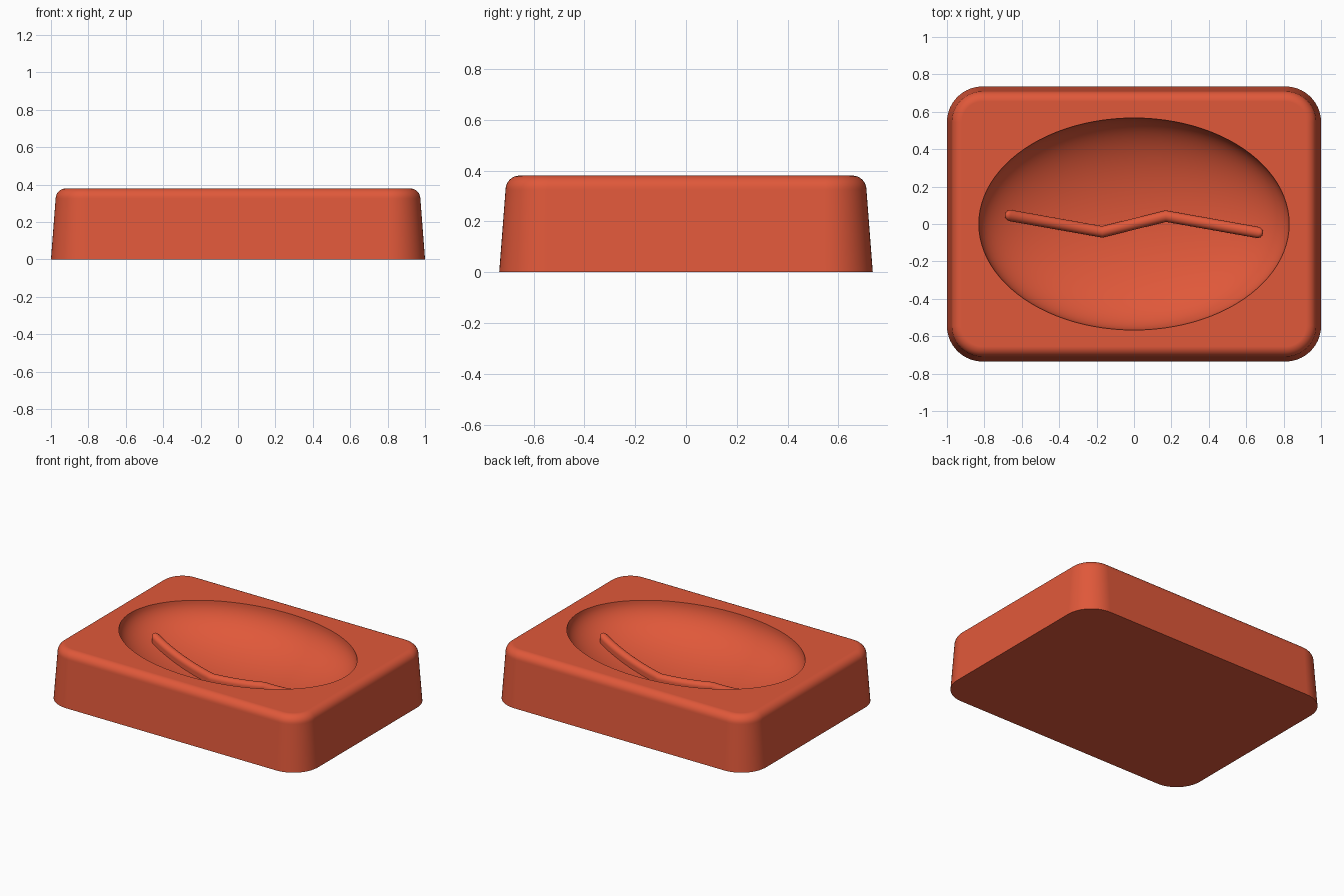
import bpy, bmesh
from math import sin, cos, pi, sqrt, radians
from mathutils import Vector

if "Cube" in bpy.data.objects:
    bpy.data.objects.remove(bpy.data.objects["Cube"])

HX, HY, TOP = 1.0, 0.735, 0.38          # block half sizes and height
CORNER, DRAFT, ROUND = 0.19, 0.025, 0.055
BX, BY, DEPTH = 0.83, 0.567, 0.30       # bowl half axes and depth

red = bpy.data.materials.new("terracotta_red")
red.use_nodes = True
red.diffuse_color = (0.745, 0.098, 0.042, 1)
red.node_tree.nodes["Principled BSDF"].inputs["Base Color"].default_value = red.diffuse_color


def loft(name, rings):
    """Skin closed rings of points and cap both ends."""
    bm = bmesh.new()
    loops = [[bm.verts.new(p) for p in ring] for ring in rings]
    for a, b in zip(loops, loops[1:]):
        for i in range(len(a)):
            j = (i + 1) % len(a)
            bm.faces.new((a[i], a[j], b[j], b[i]))
    bm.faces.new(loops[0])
    bm.faces.new(loops[-1])
    bmesh.ops.recalc_face_normals(bm, faces=bm.faces)
    mesh = bpy.data.meshes.new(name)
    bm.to_mesh(mesh)
    bm.free()
    mesh.materials.append(red)
    obj = bpy.data.objects.new(name, mesh)
    bpy.context.collection.objects.link(obj)
    return obj


def activate(obj):
    bpy.ops.object.select_all(action='DESELECT')
    obj.select_set(True)
    bpy.context.view_layer.objects.active = obj


def rounded_rect(inset, z, steps=14):
    r = CORNER - inset
    ring = []
    for q, (sx, sy) in enumerate(((1, 1), (-1, 1), (-1, -1), (1, -1))):
        for k in range(steps + 1):
            a = (q + k / steps) * pi / 2
            ring.append((sx * (HX - CORNER) + r * cos(a), sy * (HY - CORNER) + r * sin(a), z))
    return ring


# Block with drafted sides and a rounded upper edge
rings = [rounded_rect(0, 0)]
for k in range(9):
    a = k / 8 * pi / 2
    rings.append(rounded_rect(DRAFT + ROUND * (1 - cos(a)), TOP - ROUND * (1 - sin(a))))
block = loft("mould_block", rings)

# Oval bowl cut into the top
bpy.ops.mesh.primitive_uv_sphere_add(segments=96, ring_count=48, location=(0, 0, TOP))
cutter = bpy.context.object
cutter.name = "bowl_cutter"
cutter.scale = (BX, BY, DEPTH)
cutter.hide_render = True
cutter.data.materials.append(red)
activate(block)
cut = block.modifiers.new("bowl", 'BOOLEAN')
cut.object = cutter
cut.solver = 'EXACT'
bpy.ops.object.modifier_apply(modifier=cut.name)
bpy.data.objects.remove(cutter)
bpy.ops.object.shade_smooth_by_angle(angle=radians(30))
block.modifiers.new("even_normals", 'WEIGHTED_NORMAL').keep_sharp = True

# Raised zigzag rib that follows the bowl floor
HALF, RISE, SUNK = 0.03, 0.06, 0.03
corners = [Vector(p) for p in ((-0.66, 0.045), (-0.17, -0.042), (0.17, 0.042), (0.66, -0.045))]
dirs = [(b - a).normalized() for a, b in zip(corners, corners[1:])]
stations = []                            # centre, sideways vector, width factor
for k in range(6):
    a = (k + 0.3) / 6 * pi / 2
    stations.append((corners[0] - dirs[0] * HALF * cos(a), Vector((-dirs[0].y, dirs[0].x)), sin(a)))
for i, d in enumerate(dirs):
    for k in range(16):
        side = Vector((-d.y, d.x))
        if k == 0 and i > 0:             # mitre at each bend
            p = dirs[i - 1]
            mean = (side + Vector((-p.y, p.x))).normalized()
            side = mean / mean.dot(side)
        stations.append((corners[i].lerp(corners[i + 1], k / 16), side, 1))
stations.append((corners[-1], Vector((-dirs[-1].y, dirs[-1].x)), 1))
stations += [(-c, s, w) for c, s, w in reversed(stations[:6])]

rings = []
for c, side, w in stations:
    floor = TOP - DEPTH * sqrt(1 - (c.x / BX) ** 2 - (c.y / BY) ** 2)
    section = [(-HALF * w, -SUNK)]
    for k in range(13):
        a = pi - k / 12 * pi
        section.append((HALF * w * cos(a), RISE - HALF + HALF * w * sin(a)))
    section.append((HALF * w, -SUNK))
    rings.append([(c.x + side.x * u, c.y + side.y * u, floor + v) for u, v in section])
rib = loft("zigzag_rib", rings)
activate(rib)
bpy.ops.object.shade_smooth_by_angle(angle=radians(40))
